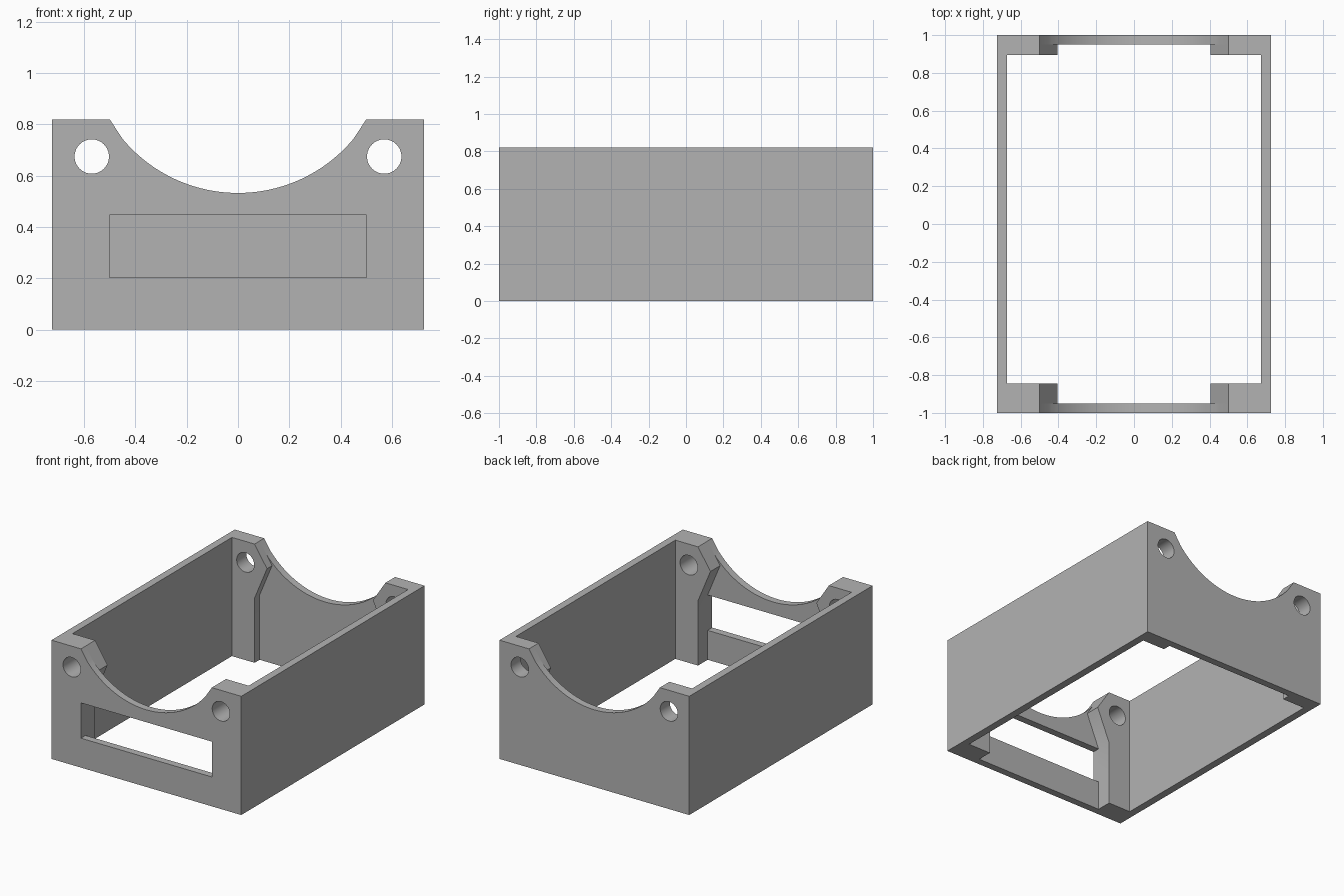
import bpy
import bmesh
from math import asin, sin, cos, pi
from mathutils import Vector

default = bpy.data.objects.get("Cube")
if default:
    bpy.data.objects.remove(default, do_unlink=True)

W, L, H = 0.725, 1.0, 0.82        # half width, half length, height
WALL = 0.05                       # wall thickness
FRONT_POST, BACK_POST = -0.845, 0.895   # inner faces of the corner posts
POST_X, BOSS_X, BOSS_Z = 0.5, 0.405, 0.675
WIN_LOW, WIN_TOP = 0.203, 0.447

grey = bpy.data.materials.new("grey plastic")
grey.use_nodes = True
grey.diffuse_color = (0.45, 0.45, 0.45, 1)
grey.node_tree.nodes["Principled BSDF"].inputs["Base Color"].default_value = grey.diffuse_color


def prism(name, profile, y0, y1):
    """Extrude an x-z outline along y."""
    bm = bmesh.new()
    face = bm.faces.new([bm.verts.new((x, y0, z)) for x, z in profile])
    new = bmesh.ops.extrude_face_region(bm, geom=[face])["geom"]
    bmesh.ops.translate(bm, vec=Vector((0, y1 - y0, 0)),
                        verts=[v for v in new if isinstance(v, bmesh.types.BMVert)])
    bmesh.ops.recalc_face_normals(bm, faces=bm.faces)
    mesh = bpy.data.meshes.new(name)
    bm.to_mesh(mesh)
    bm.free()
    mesh.materials.append(grey)
    obj = bpy.data.objects.new(name, mesh)
    bpy.context.collection.objects.link(obj)
    return obj


def rect(x, z0, z1):
    return [(-x, z0), (x, z0), (x, z1), (-x, z1)]


def mirrored(half):
    """Close an outline from its right half, listed bottom to top."""
    return half + [(-x, z) for x, z in reversed(half)]


def circle(cx, cz, r, n=48):
    return [(cx + r * cos(2 * pi * i / n), cz + r * sin(2 * pi * i / n)) for i in range(n)]


# Sloped post edge, continued above the rim
slope = (H - BOSS_Z) / (POST_X - BOSS_X)
above = (POST_X + 0.1, H + 0.1 * slope)

# Gap between the posts, narrowed by the pointed bosses around the screw holes
gap = mirrored([(POST_X, -0.1), (POST_X, WIN_TOP), (BOSS_X, BOSS_Z), above])

# Round saddle that runs into the sloped post edges
edge_x, low = 0.45, 0.533
rise = BOSS_Z + (edge_x - BOSS_X) * slope - low
radius = (edge_x ** 2 + rise ** 2) / (2 * rise)
span = asin(edge_x / radius)
steps = 48
arc = [(radius * sin(a), low + radius * (1 - cos(a)))
       for a in (span * (2 * i / steps - 1) for i in range(steps + 1))]
saddle = arc + [above, (-above[0], above[1])]

# Solid block and the pieces removed from it
case = prism("open_case", rect(W, 0, H), -L, L)
cutters = [
    prism("cavity_cutter", rect(W - WALL - 0.002, -0.1, H + 0.3), FRONT_POST, BACK_POST),
    prism("front_recess_cutter", gap, -L + WALL, FRONT_POST + 0.1),
    prism("back_recess_cutter", gap, BACK_POST - 0.1, L - WALL),
    prism("front_saddle_cutter", saddle, -L - 0.1, -L + WALL + 0.02),
    prism("back_saddle_cutter", saddle, L - WALL - 0.02, L + 0.1),
    prism("front_window_cutter", rect(POST_X, WIN_LOW, WIN_TOP), -L - 0.1, FRONT_POST),
]
for side, cx in (("left", 0.57), ("right", -0.57)):
    cutters.append(prism(side + "_screw_hole_cutter", circle(cx, BOSS_Z, 0.067), -L - 0.1, L + 0.1))

bpy.context.view_layer.objects.active = case
case.select_set(True)
for cutter in cutters:
    cutter.select_set(False)
    mod = case.modifiers.new(cutter.name, 'BOOLEAN')
    mod.operation = 'DIFFERENCE'
    mod.solver = 'EXACT'
    mod.object = cutter
    bpy.ops.object.modifier_apply(modifier=mod.name)
    bpy.data.objects.remove(cutter, do_unlink=True)

# Smooth the saddles and holes, keep the corners sharp
bpy.ops.object.shade_smooth_by_angle(angle=0.4)
